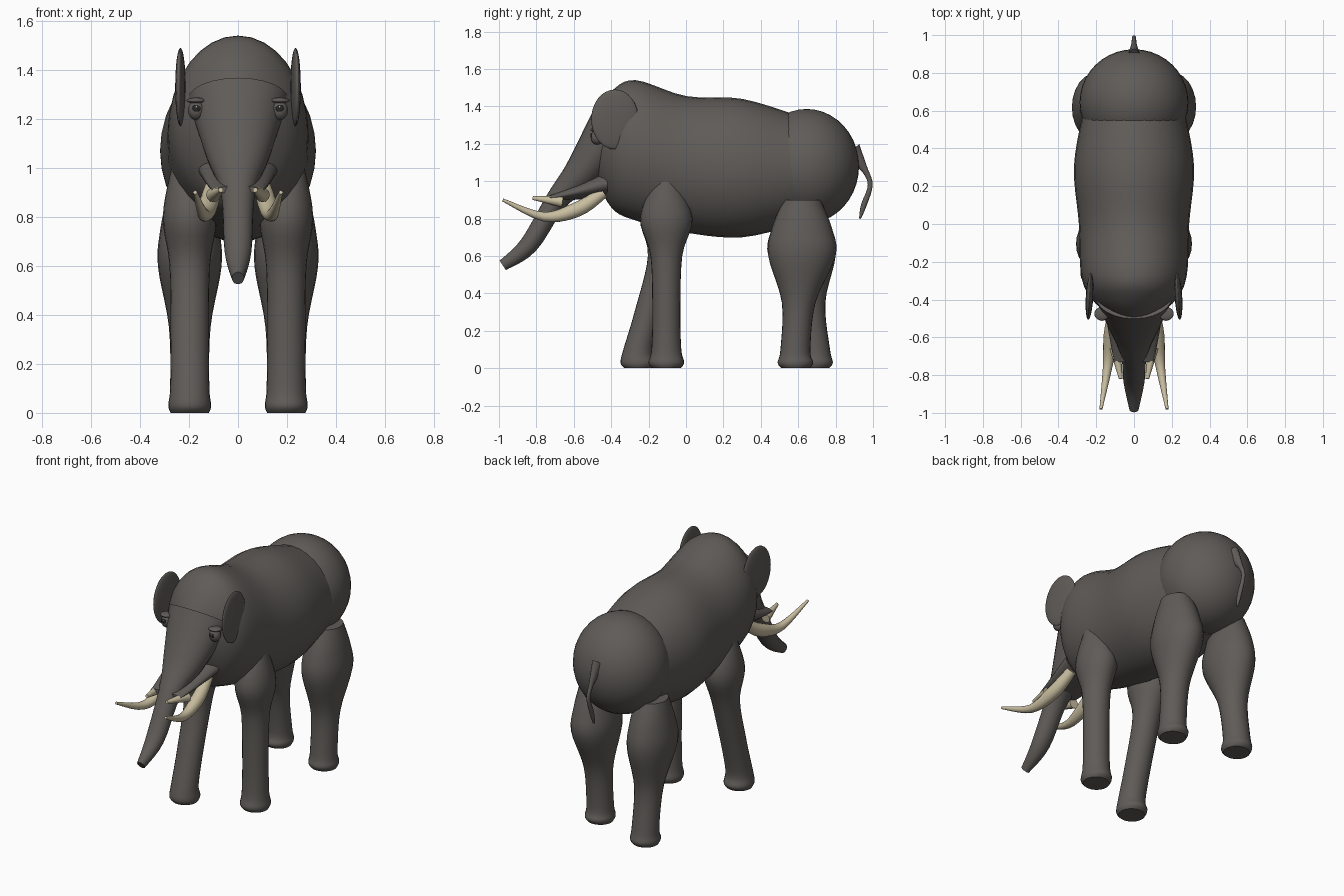
import bpy, bmesh, math
from mathutils import Vector

cube = bpy.data.objects.get("Cube")
if cube:
    bpy.data.objects.remove(cube, do_unlink=True)

UP = Vector((0, 0, 1))
BACK = Vector((0, 1, 0))


def material(name, red, green, blue):
    mat = bpy.data.materials.new(name)
    mat.use_nodes = True
    colour = (red, green, blue, 1)
    mat.diffuse_color = colour
    mat.node_tree.nodes["Principled BSDF"].inputs["Base Color"].default_value = colour
    return mat


hide = material("grey hide", 0.115, 0.106, 0.097)
ivory = material("ivory", 0.58, 0.51, 0.35)
dark = material("dark eye", 0.02, 0.02, 0.02)
white = material("eye glint", 0.8, 0.8, 0.8)


def finish(name, bm, mat):
    """Turn the bmesh into a smooth object; only the end caps stay flat."""
    bmesh.ops.recalc_face_normals(bm, faces=bm.faces)
    for face in bm.faces:
        face.smooth = len(face.verts) <= 4
    mesh = bpy.data.meshes.new(name)
    bm.to_mesh(mesh)
    bm.free()
    mesh.materials.append(mat)
    obj = bpy.data.objects.new(name, mesh)
    bpy.context.collection.objects.link(obj)
    return obj


def smooth_path(points, steps):
    """Hermite curve through points that hold x, y, z and radius."""
    points = [Vector(p) for p in points]
    last = len(points) - 1
    tangents = [(points[min(i + 1, last)] - points[max(i - 1, 0)]) / 2 for i in range(last + 1)]
    path = []
    for i in range(last):
        for k in range(steps):
            t = k / steps
            ease = t * t * (3 - 2 * t)
            path.append(points[i].lerp(points[i + 1], ease)
                        + tangents[i] * t * (1 - t) ** 2
                        - tangents[i + 1] * t * t * (1 - t))
    return path + [points[last]]


def loft(name, points, mat=hide, width=lambda y, r: r, across=None, sides=24, mirror=1):
    """Skin elliptical rings; width gives the half width from y and the radius.
    Rings stand square to the path unless a fixed direction across is given."""
    bm = bmesh.new()
    path = smooth_path(points, steps=5)
    rings = []
    for i, (x, y, z, r) in enumerate(path):
        along = path[min(i + 1, len(path) - 1)] - path[max(i - 1, 0)]
        direction = across or Vector((0, along.z, -along.y)).normalized()
        ring = []
        for k in range(sides):
            angle = math.tau * k / sides
            co = Vector((x + width(y, r) * math.cos(angle), y, z))
            co += direction * r * math.sin(angle)
            co.x *= mirror
            ring.append(bm.verts.new(co))
        rings.append(ring)
    for ring, following in zip(rings, rings[1:]):
        for k in range(sides):
            bm.faces.new((ring[k - 1], ring[k], following[k], following[k - 1]))
    bm.faces.new(rings[0])
    bm.faces.new(rings[-1])
    return finish(name, bm, mat)


def ellipsoid(name, centre, radii, mat=hide, segments=32):
    bm = bmesh.new()
    bmesh.ops.create_uvsphere(bm, u_segments=segments, v_segments=segments // 2, radius=1)
    bmesh.ops.scale(bm, vec=radii, verts=bm.verts)
    obj = finish(name, bm, mat)
    obj.location = centre
    return obj


def leg(name, mirror, y, stride, knee, profile):
    """Profile pairs height and radius; below the knee the leg swings by the stride."""
    points = []
    for z, r in profile:
        swing = stride * min(1, max(0, knee - z) / (knee - 0.1))
        points.append((0.197, y + swing, z, r))
    loft(name, points, width=lambda y, r: 0.04 + r / 2, across=BACK, mirror=mirror)


# Barrel with the head dome, widening towards the back
barrel = [(-0.5, 1.2, 0.15), (-0.4, 1.17, 0.31), (-0.27, 1.165, 0.375),
          (0, 1.09, 0.365), (0.3, 1.07, 0.37), (0.6, 1.06, 0.29)]
loft("body", [(0, *p) for p in barrel], across=UP, sides=32,
     width=lambda y, r: r * (0.8 + y / 5))

# Rounded rump
ellipsoid("rump", (0, 0.645, 1.08), (0.288, 0.28, 0.306), segments=40)

# Face running down into the trunk
trunk = [(-0.38, 1.28, 0.15), (-0.55, 1.05, 0.1), (-0.69, 0.9, 0.06),
         (-0.84, 0.66, 0.05), (-0.98, 0.55, 0.03)]
loft("face_and_trunk", [(0, *p) for p in trunk], width=lambda y, r: r * 1.5 - 0.02)

# Wedge-shaped lip that holds the tusks
lip = [(-0.42, 0.99, 0.07), (-0.6, 0.94, 0.04), (-0.73, 0.91, 0.015)]
loft("upper_lip", [(0, *p) for p in lip], across=UP, width=lambda y, r: r + 0.09)

# Tail
tail = [(0.88, 1.16, 0.06), (0.95, 1.07, 0.02), (0.985, 0.98, 0.013),
        (0.95, 0.87, 0.015), (0.93, 0.8, 0.005)]
loft("tail", [(0, *p) for p in tail], sides=12, width=lambda y, r: r / 2 + 0.005)

# Profiles shared by both sides
foot = [(0, 0.075), (0.03, 0.095), (0.1, 0.08)]
front_profile = foot + [(0.3, 0.075), (0.6, 0.085), (0.8, 0.14), (1, 0.07)]
hind_profile = foot + [(0.35, 0.09), (0.6, 0.18), (0.75, 0.16), (0.9, 0.1)]
tusk = [(0.1, -0.44, 0.94, 0.03), (0.12, -0.58, 0.85, 0.04),
        (0.14, -0.76, 0.81, 0.025), (0.175, -0.98, 0.9, 0.008)]
small_tusk = [(0.1, -0.66, 0.89, 0.03), (0.07, -0.82, 0.91, 0.01)]

# Paired parts; the right legs stride outwards along the body
strides = {"left": (1, 0, -0.035), "right": (-1, -0.15, 0.07)}
for side, (s, front_stride, hind_stride) in strides.items():
    leg(side + "_front_leg", s, -0.105, front_stride, 0.65, front_profile)
    leg(side + "_hind_leg", s, 0.62, hind_stride, 0.6, hind_profile)
    loft(side + "_tusk", tusk, ivory, sides=16, mirror=s)
    loft(side + "_small_tusk", small_tusk, ivory, sides=12, mirror=s)
    ear = ellipsoid(side + "_ear", (s * 0.235, -0.38, 1.33), (0.02, 0.127, 0.16))
    ear.rotation_euler.z = s * 0.06

    # Eye with a heavy upper lid
    eye = Vector((s * 0.17, -0.475, 1.235))
    ellipsoid(side + "_eye", eye, (0.034, 0.034, 0.04))
    ellipsoid(side + "_upper_eyelid", eye + UP * 0.04, (0.04, 0.036, 0.012))
    pupil = eye - BACK * 0.032 + UP * 0.008
    ellipsoid(side + "_pupil", pupil, (0.017, 0.004, 0.014), dark, segments=16)
    glint = pupil - BACK * 0.004 + UP * 0.006
    ellipsoid(side + "_eye_glint", glint, (0.004, 0.002, 0.004), white, segments=8)
